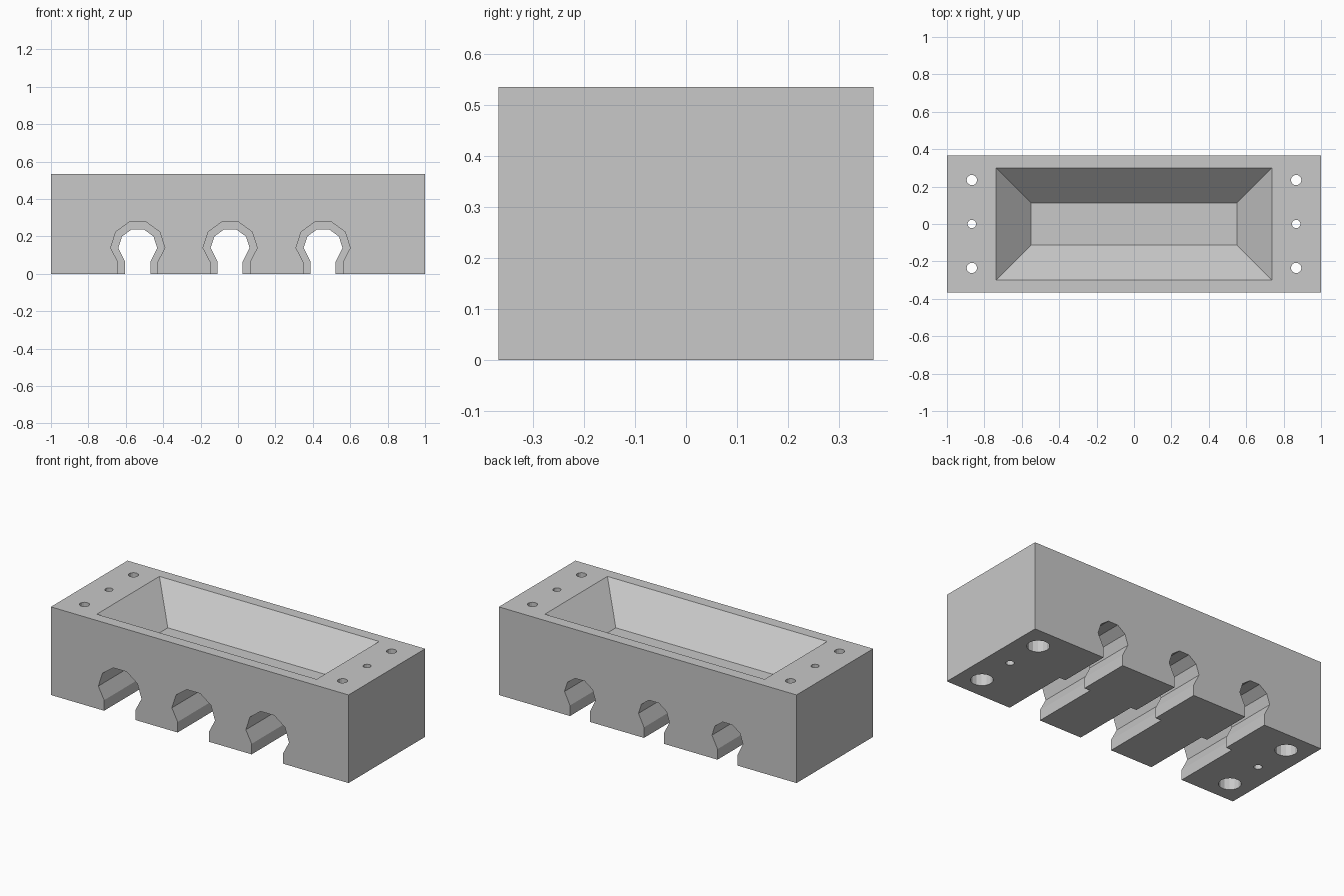
import bpy, bmesh, math

cube = bpy.data.objects.get("Cube")
if cube:
    bpy.data.objects.remove(cube, do_unlink=True)

grey = bpy.data.materials.new("plain_grey")
grey.use_nodes = True
colour = (0.58, 0.58, 0.58, 1)
grey.diffuse_color = colour
grey.node_tree.nodes["Principled BSDF"].inputs["Base Color"].default_value = colour

LENGTH, DEPTH, HEIGHT = 2.0, 0.735, 0.535


def loft(name, first, last):
    """Closed solid between two matching rings of points."""
    bm = bmesh.new()
    a = [bm.verts.new(p) for p in first]
    b = [bm.verts.new(p) for p in last]
    bm.faces.new(a)
    bm.faces.new(b)
    for i in range(len(a)):
        j = (i + 1) % len(a)
        bm.faces.new((a[i], a[j], b[j], b[i]))
    bmesh.ops.recalc_face_normals(bm, faces=bm.faces)
    mesh = bpy.data.meshes.new(name)
    bm.to_mesh(mesh)
    bm.free()
    mesh.materials.append(grey)
    obj = bpy.data.objects.new(name, mesh)
    bpy.context.collection.objects.link(obj)
    return obj


def rect(hx, hy, z):
    return [(-hx, -hy, z), (hx, -hy, z), (hx, hy, z), (-hx, hy, z)]


def circle(x, y, z, r, n=14):
    return [(x + r * math.cos(math.tau * i / n), y + r * math.sin(math.tau * i / n), z)
            for i in range(n)]


def channel(x, y, radius, neck):
    """Keyhole section: straight neck below a ten-sided arch."""
    pts = [(x + neck, y, -0.05), (x + neck, y, 0.064)]
    for i in range(6):
        a = math.radians(36 * i)
        pts.append((x + radius * math.cos(a), y, 0.139 + radius * math.sin(a)))
    return pts + [(x - neck, y, 0.064), (x - neck, y, -0.05)]


def cut(target, cutter):
    cutter.hide_render = True
    mod = target.modifiers.new("cut", 'BOOLEAN')
    mod.operation, mod.solver, mod.object = 'DIFFERENCE', 'EXACT', cutter
    bpy.context.view_layer.update()
    graph = bpy.context.evaluated_depsgraph_get()
    result = bpy.data.meshes.new_from_object(target.evaluated_get(graph))
    target.modifiers.clear()
    target.data = result
    bpy.data.objects.remove(cutter, do_unlink=True)


# Main block
block = loft("trough_block", rect(LENGTH / 2, DEPTH / 2, 0),
             rect(LENGTH / 2, DEPTH / 2, HEIGHT))

# Sloped basin in the top
cut(block, loft("basin_cutter", rect(0.55, 0.112, 0.345), rect(0.758, 0.32, HEIGHT + 0.02)))

# Keyhole channels: wide at the front, narrow through to the back
for x in (-0.536, -0.042, 0.455):
    cut(block, loft("narrow_channel_cutter", channel(x, -0.5, 0.104, 0.067),
                    channel(x, 0.5, 0.104, 0.067)))
    cut(block, loft("wide_channel_cutter", channel(x, -0.5, 0.145, 0.106),
                    channel(x, 0.05, 0.145, 0.106)))

# Bolt holes with counterbores below, and a plain pin hole between them
for x in (-0.867, 0.867):
    for y, r in ((-0.235, 0.028), (0, 0.023), (0.235, 0.028)):
        cut(block, loft("hole_cutter", circle(x, y, -0.1, r), circle(x, y, 0.7, r)))
        if y:
            cut(block, loft("counterbore_cutter", circle(x, y, -0.1, 0.062),
                            circle(x, y, 0.3, 0.062)))

for poly in block.data.polygons:
    poly.use_smooth = False
